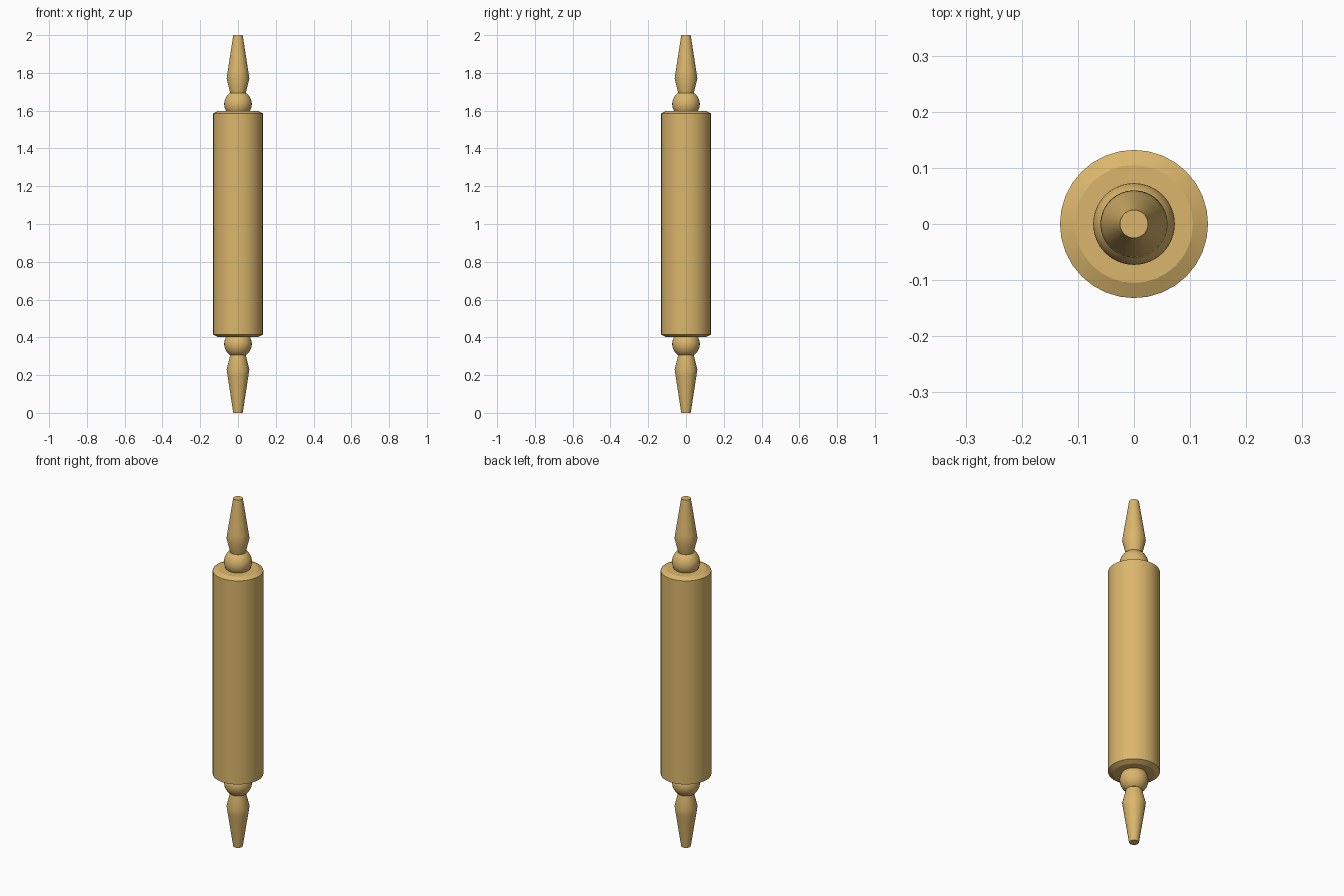
import bpy, bmesh, math

if "Cube" in bpy.data.objects:
    bpy.data.objects.remove(bpy.data.objects["Cube"])

SIDES = 32
wood = bpy.data.materials.new("wood")
wood.diffuse_color = (0.71, 0.47, 0.15, 1)
wood.use_nodes = True
wood.node_tree.nodes["Principled BSDF"].inputs["Base Color"].default_value = wood.diffuse_color


def turned(name, profile, flip=False):
    """Turn a (radius, z) profile, listed bottom to top, into a capped solid."""
    if flip:
        profile = [(r, 2 - z) for r, z in reversed(profile)]
    bm = bmesh.new()
    rings = []
    for r, z in profile:
        rings.append([bm.verts.new((r * math.cos(2 * math.pi * i / SIDES),
                                    r * math.sin(2 * math.pi * i / SIDES), z))
                      for i in range(SIDES)])
    for a, b in zip(rings, rings[1:]):
        for i in range(SIDES):
            j = (i + 1) % SIDES
            bm.faces.new((a[i], a[j], b[j], b[i]))
    bm.faces.new(rings[0][::-1])
    bm.faces.new(rings[-1])
    mesh = bpy.data.meshes.new(name)
    bm.to_mesh(mesh)
    bm.free()
    mesh.materials.append(wood)
    obj = bpy.data.objects.new(name, mesh)
    bpy.context.collection.objects.link(obj)
    bpy.ops.object.select_all(action='DESELECT')
    obj.select_set(True)
    bpy.context.view_layer.objects.active = obj
    bpy.ops.object.shade_smooth_by_angle(angle=math.radians(25))
    return obj


# Main roller with small chamfers at both ends
turned("roller", [(0.105, 0.402), (0.132, 0.415), (0.132, 1.585), (0.105, 1.598)])

# Bead: sphere slice between roller and handle
R, ZC, Z0, Z1 = 0.073, 0.365, 0.306, 0.405
a0, a1 = math.asin((Z0 - ZC) / R), math.asin((Z1 - ZC) / R)
bead = []
for k in range(13):
    a = a0 + (a1 - a0) * k / 12
    bead.append((R * math.cos(a), ZC + R * math.sin(a)))

# Tapered handle
handle = [(0.025, 0.0), (0.055, 0.195), (0.06, 0.23), (0.041, 0.308)]

for end, flip in (("lower", False), ("upper", True)):
    turned(end + "_bead", bead, flip)
    turned(end + "_handle", handle, flip)
